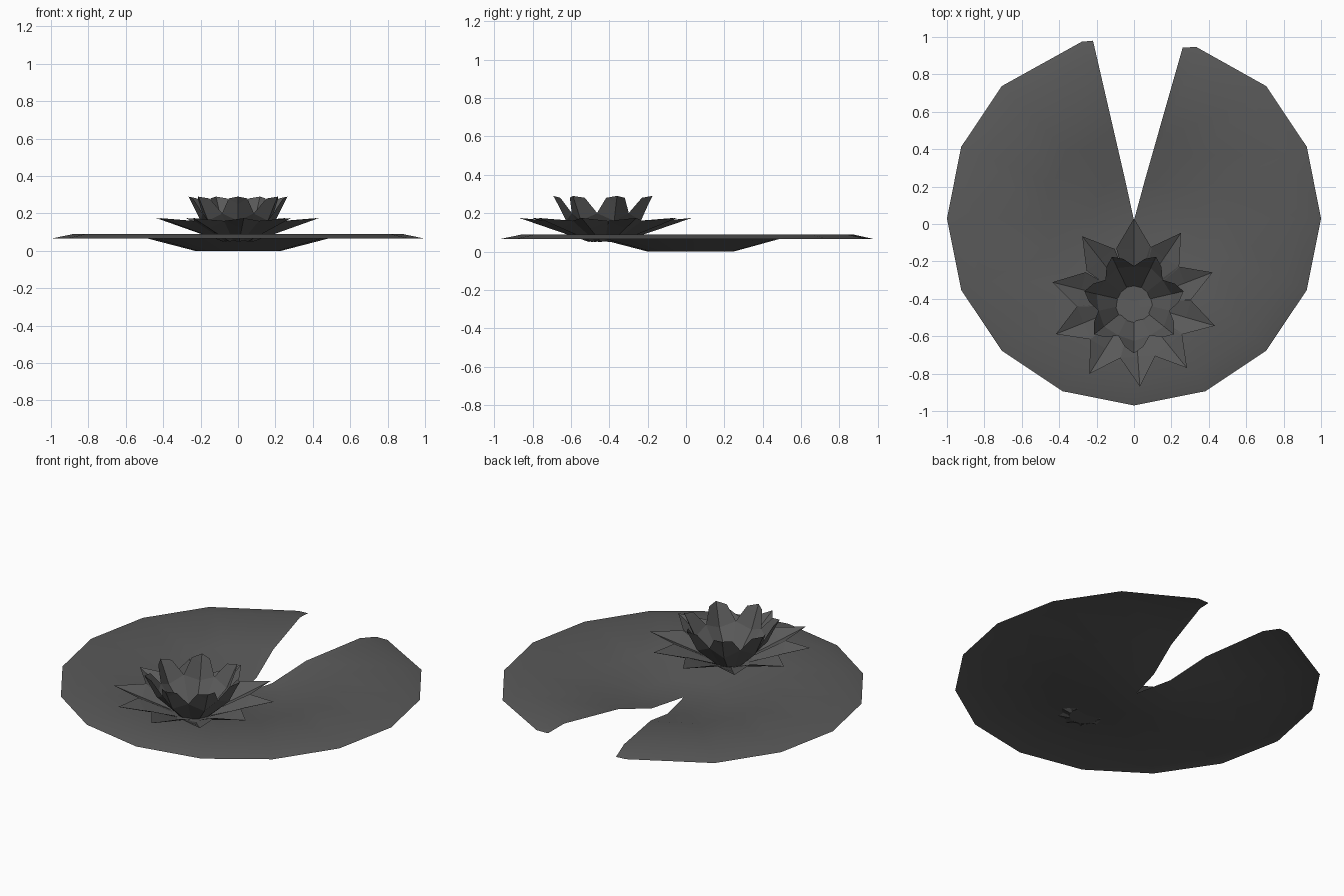
import bpy, math
from mathutils import Matrix

if "Cube" in bpy.data.objects:
    bpy.data.objects.remove(bpy.data.objects["Cube"])

grey = bpy.data.materials.new("dark_grey")
grey.diffuse_color = (0.1, 0.1, 0.1, 1)
grey.use_nodes = True
grey.node_tree.nodes["Principled BSDF"].inputs["Base Color"].default_value = grey.diffuse_color


def make(name, verts, faces, smooth=False):
    me = bpy.data.meshes.new(name)
    me.from_pydata(verts, [], faces)
    me.materials.append(grey)
    for p in me.polygons:
        p.use_smooth = smooth
    ob = bpy.data.objects.new(name, me)
    bpy.context.collection.objects.link(ob)
    return ob


# Lily pad: 16-sided notched dish, rings from centre to drooping rim
rim = [(74.1, 0.95), (70, 0.975)] + [(45 - 22.5 * i, 1.0) for i in range(13)]
rim += [(-253.5, 0.985), (-257, 0.975)]
rings = [(0.23, 0.0), (0.48, 0.065), (0.88, 0.09), (1.0, 0.065)]
CY = 0.03
verts = [(0, CY - 0.01, 0.0)]
for s, z in rings:
    for a, r in rim:
        t = math.radians(a)
        verts.append((s * r * math.cos(t), CY + s * r * math.sin(t), z))
n = len(rim)
faces = []
for i in range(n - 1):
    faces.append((0, 2 + i, 1 + i))
    for k in range(len(rings) - 1):
        a = 1 + k * n + i
        faces.append((a, a + 1, a + n + 1, a + n))
make("lily_pad", verts, faces, True)

FY = -0.42


# Petals: half-section rows (radius, half width, edge radius, mid z, edge z)
def petals(name, angles, rows, tip):
    verts, faces = [], []
    for ang in angles:
        rot = Matrix.Translation((0, FY, 0)) @ Matrix.Rotation(math.radians(ang), 4, 'Z')
        b = len(verts)
        pts = []
        for r, w, er, z, ez in rows:
            pts += [(er, -w, ez), (r, 0, z), (er, w, ez)]
        pts.append(tip)
        verts += [tuple((rot @ Matrix.Translation(p)).translation) for p in pts]
        for k in range(len(rows) - 1):
            for j in (0, 1):
                a = b + 3 * k + j
                faces.append((a, a + 3, a + 4, a + 1))
        e = b + 3 * (len(rows) - 1)
        faces += [(e, e + 3, e + 1), (e + 1, e + 3, e + 2)]
    return make(name, verts, faces)


petals("outer_petals", [90, 56, 21, -16, -51, -86, -122, -158, 166, 128],
       [(0.085, 0.035, 0.08, 0.05, 0.055), (0.29, 0.095, 0.29, 0.12, 0.16)],
       (0.45, 0, 0.175))
petals("inner_petals", [-90 + 360 / 7 * i for i in range(7)],
       [(0.085, 0.04, 0.08, 0.05, 0.055), (0.205, 0.085, 0.175, 0.16, 0.2),
        (0.25, 0.05, 0.235, 0.25, 0.28)],
       (0.272, 0, 0.29))

# Flower centre disc
ring = [(0.092 * math.cos(i * math.pi / 8), FY + 0.092 * math.sin(i * math.pi / 8), 0.055)
        for i in range(16)]
make("flower_centre", ring, [tuple(range(16))])
